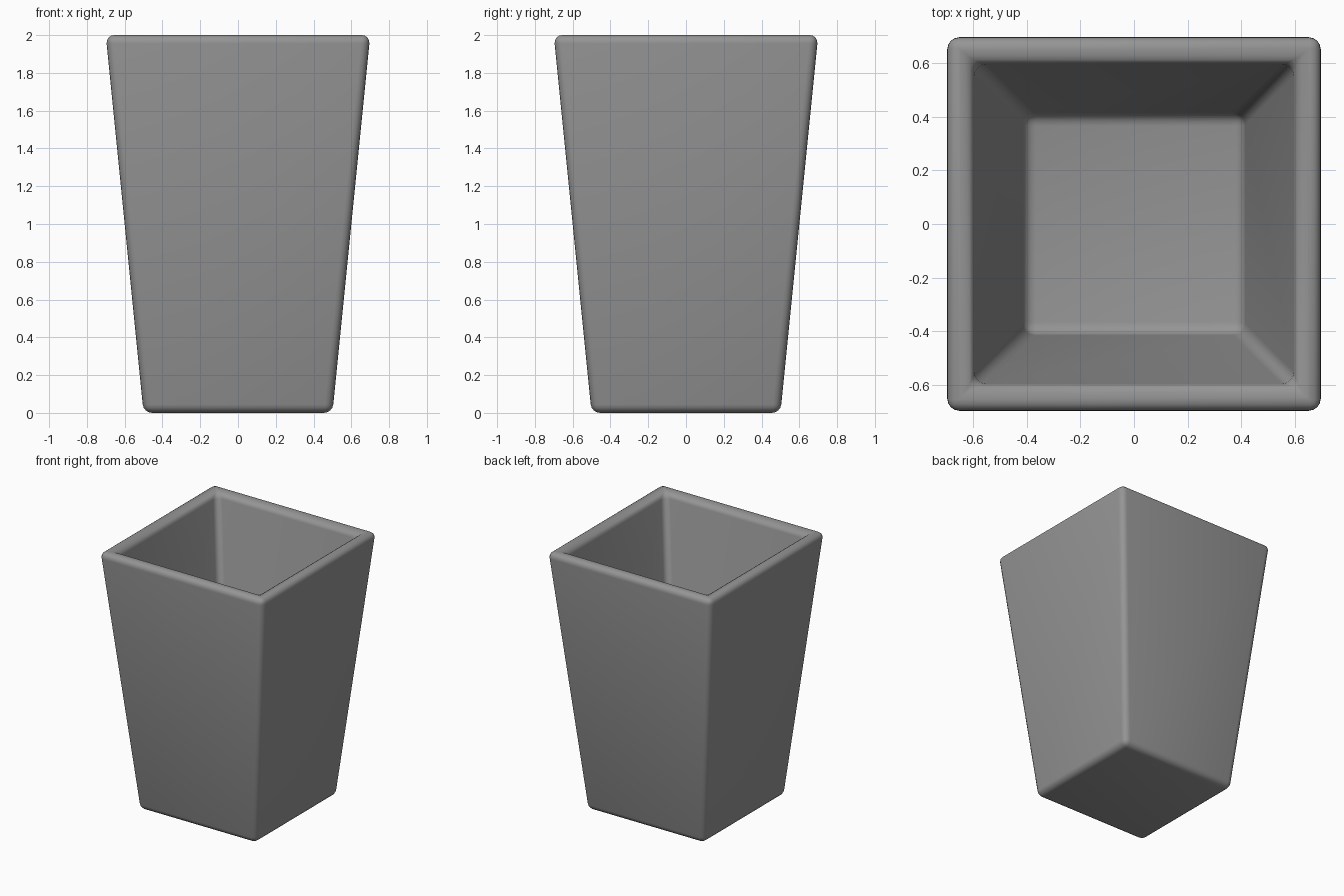
import bpy
import bmesh

cube = bpy.data.objects.get("Cube")
if cube:
    bpy.data.objects.remove(cube, do_unlink=True)

# Plain grey finish
grey = bpy.data.materials.new("matte_grey")
grey.use_nodes = True
colour = (0.3, 0.3, 0.3, 1.0)
grey.diffuse_color = colour
grey.node_tree.nodes["Principled BSDF"].inputs["Base Color"].default_value = colour


def square_ring(bm, half, z):
    """Four corners of a square, counter-clockwise from above."""
    corners = ((-1, -1), (1, -1), (1, 1), (-1, 1))
    return [bm.verts.new((sx * half, sy * half, z)) for sx, sy in corners]


# Tapered square pot: outer wall, rim, inner wall down to the floor
bm = bmesh.new()
profile = [(0.5, 0.0), (0.7, 2.0), (0.6, 2.0), (0.41, 0.1)]
rings = [square_ring(bm, half, z) for half, z in profile]
for lower, upper in zip(rings, rings[1:]):
    for i in range(4):
        j = (i + 1) % 4
        bm.faces.new((lower[i], lower[j], upper[j], upper[i]))
bm.faces.new(list(reversed(rings[0])))
bm.faces.new(rings[-1])
bmesh.ops.recalc_face_normals(bm, faces=bm.faces)

mesh = bpy.data.meshes.new("planter_pot")
bm.to_mesh(mesh)
bm.free()
mesh.materials.append(grey)
pot = bpy.data.objects.new("planter_pot", mesh)
bpy.context.collection.objects.link(pot)

# Soft rounded edges
bevel = pot.modifiers.new("rounded_edges", "BEVEL")
bevel.width = 0.045
bevel.segments = 4
bevel.limit_method = "ANGLE"
mesh.shade_smooth()
